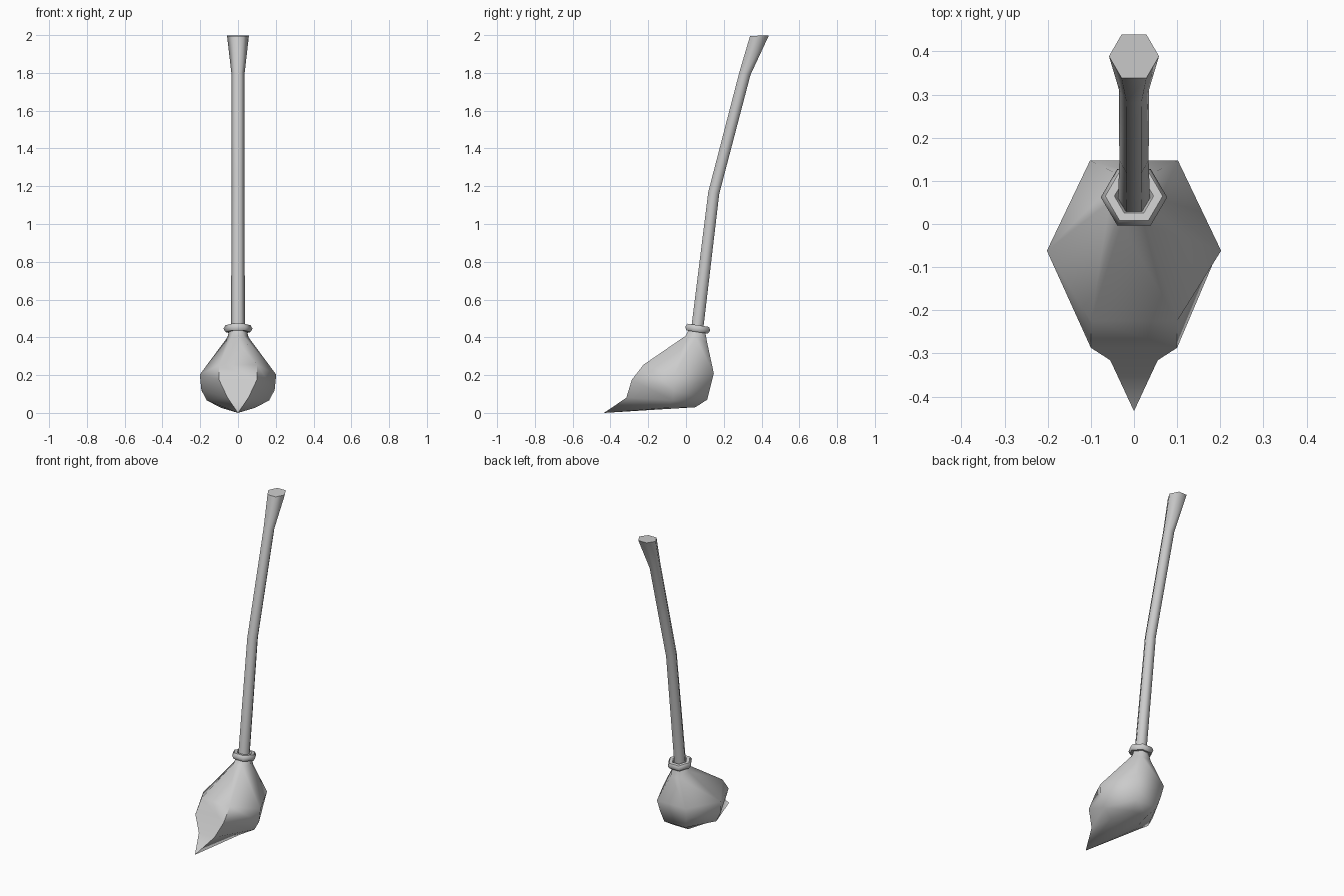
import bpy, bmesh
from math import cos, sin, pi, atan2
from mathutils import Vector

if "Cube" in bpy.data.objects:
    bpy.data.objects.remove(bpy.data.objects["Cube"])


def loft(name, rings, angle):
    """Skin a stack of six-point rings and cap both ends."""
    bm = bmesh.new()
    rows = [[bm.verts.new(p) for p in r] for r in rings]
    for a, b in zip(rows, rows[1:]):
        for i in range(6):
            j = (i + 1) % 6
            bm.faces.new((a[i], a[j], b[j], b[i]))
    bm.faces.new(rows[0])
    bm.faces.new(rows[-1])
    bmesh.ops.remove_doubles(bm, verts=bm.verts, dist=0.001)
    bmesh.ops.recalc_face_normals(bm, faces=bm.faces)
    me = bpy.data.meshes.new(name)
    bm.to_mesh(me)
    bm.free()
    ob = bpy.data.objects.new(name, me)
    bpy.context.collection.objects.link(ob)
    smooth(ob, angle)
    return ob


def smooth(ob, angle):
    bpy.ops.object.select_all(action='DESELECT')
    ob.select_set(True)
    bpy.context.view_layer.objects.active = ob
    bpy.ops.object.shade_smooth_by_angle(angle=angle)


def hexagon(y, z, r, tilt):
    """Hexagon with corners on the x axis, leaning backwards by tilt."""
    pts = []
    for i in range(6):
        a = i * pi / 3
        d = r * sin(a)
        pts.append(Vector((r * cos(a), y + d * cos(tilt), z - d * sin(tilt))))
    return pts


def mirrored(side, back, front):
    """Symmetric six-point ring from its three right-hand points."""
    flip = lambda p: (-p[0], p[1], p[2])
    return [side, back, flip(back), flip(side), flip(front), front]


# Bent handle, flared at the top
loft("handle", [
    hexagon(0.055, 0.41, 0.037, 0.12),
    hexagon(0.147, 1.165, 0.034, 0.18),
    hexagon(0.312, 1.797, 0.035, 0.26),
    hexagon(0.389, 1.997, 0.058, -0.04),
], 1.1)

# Binding ring
bpy.ops.mesh.primitive_torus_add(
    major_segments=6, minor_segments=6, major_radius=0.056, minor_radius=0.021,
    location=(0, 0.062, 0.446), rotation=(-atan2(0.12, 0.8), 0, 0))
ring = bpy.context.object
ring.name = "binding_ring"
smooth(ring, 1.1)

# Bristle head, swept forward to a point
loft("bristles", [
    mirrored((0.045, 0.058, 0.445), (0.022, 0.100, 0.438), (0.022, 0.018, 0.450)),
    mirrored((0.056, 0.052, 0.400), (0.030, 0.112, 0.372), (0.030, -0.002, 0.408)),
    mirrored((0.202, -0.062, 0.203), (0.102, 0.147, 0.210), (0.100, -0.225, 0.255)),
    mirrored((0.194, -0.066, 0.120), (0.092, 0.129, 0.137), (0.100, -0.287, 0.175)),
    mirrored((0.165, -0.070, 0.066), (0.075, 0.112, 0.070), (0.055, -0.316, 0.080)),
    mirrored((0.090, -0.100, 0.027), (0.050, 0.050, 0.030), (0.000, -0.434, 0.000)),
], 1.1)
